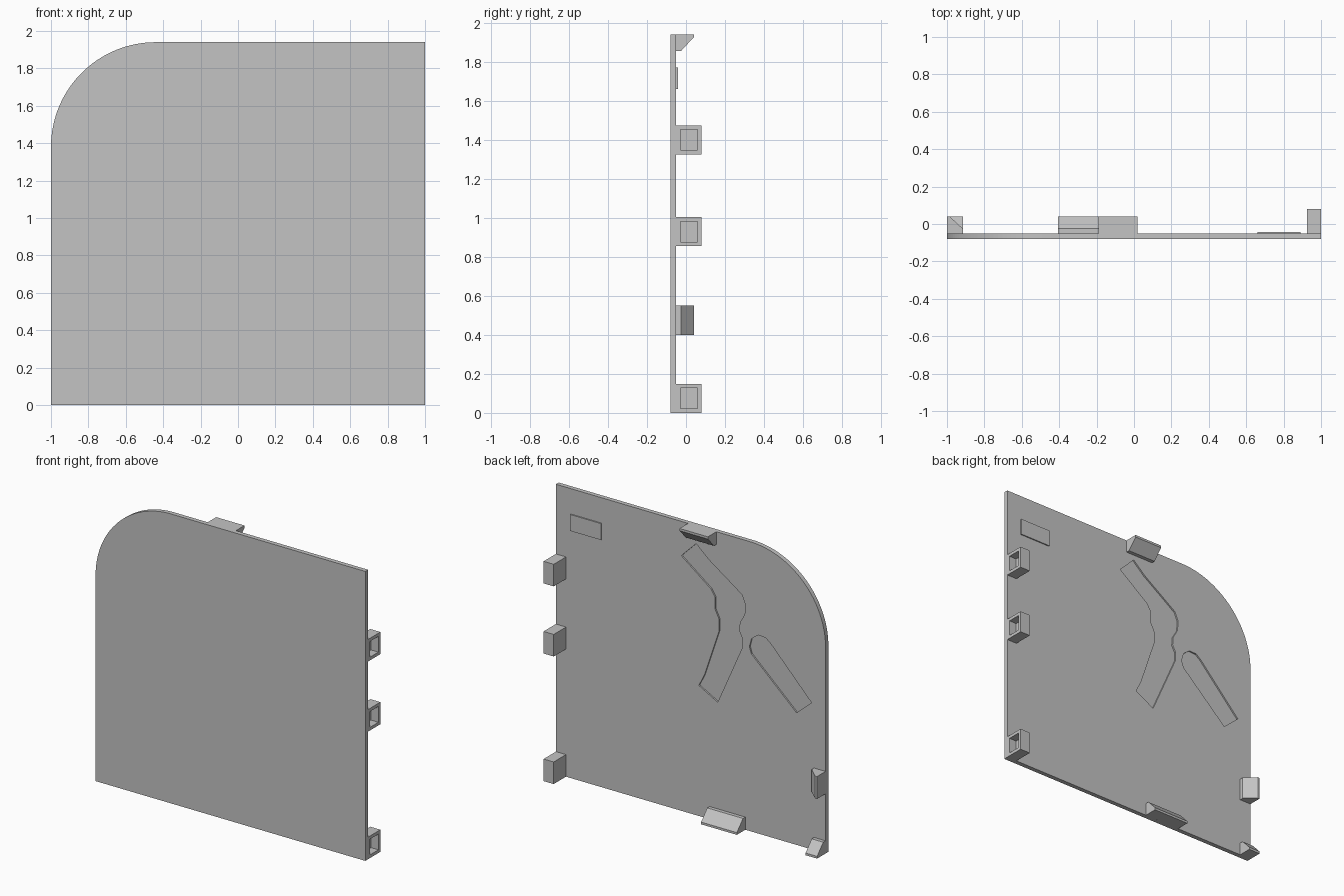
import bpy
import bmesh
from math import pi, sin, cos
from mathutils import Vector

cube = bpy.data.objects.get("Cube")
if cube:
    bpy.data.objects.remove(cube, do_unlink=True)

grey = bpy.data.materials.new("light grey plastic")
grey.use_nodes = True
colour = (0.55, 0.55, 0.55, 1)
grey.diffuse_color = colour
grey.node_tree.nodes["Principled BSDF"].inputs["Base Color"].default_value = colour

FRONT, BACK = -0.08, -0.05   # panel faces along y
TOP = 1.94


def finish(name, bm):
    """Turn a bmesh into a named grey object."""
    bmesh.ops.recalc_face_normals(bm, faces=bm.faces)
    mesh = bpy.data.meshes.new(name)
    bm.to_mesh(mesh)
    bm.free()
    mesh.materials.append(grey)
    obj = bpy.data.objects.new(name, mesh)
    bpy.context.collection.objects.link(obj)
    return obj


def prism(name, points, sweep):
    """Extrude a closed 3D outline along a vector."""
    bm = bmesh.new()
    face = bm.faces.new([bm.verts.new(p) for p in points])
    result = bmesh.ops.extrude_face_region(bm, geom=[face], use_keep_orig=True)
    verts = [v for v in result["geom"] if isinstance(v, bmesh.types.BMVert)]
    bmesh.ops.translate(bm, verts=verts, vec=Vector(sweep))
    return finish(name, bm)


def slab(name, outline, y0, y1):
    """Flat plate from an outline in x and z."""
    return prism(name, [(x, y0, z) for x, z in outline], (0, y1 - y0, 0))


# Panel with one large rounded top corner
R = 0.56
arc = [(-1 + R - R * cos(a), TOP - R + R * sin(a))
       for a in (i * pi / 2 / 32 for i in range(33))]
panel = slab("panel", [(1, 0), (-1, 0)] + arc + [(1, TOP)], FRONT, BACK)

# Shallow recesses in the back of the panel
curved = [(-.04, 1.82), (-.13, 1.74), (-.31, 1.617), (-.38, 1.568),
          (-.405, 1.51), (-.40, 1.44), (-.365, 1.38), (-.36, 1.32),
          (-.385, 1.274), (-.385, 1.22), (-.2, .80), (-.06, .875),
          (-.1, .953), (-.21, 1.28), (-.21, 1.36), (-.18, 1.42),
          (-.18, 1.5), (-.15, 1.546), (.07, 1.71)]
tapered = [(-.45, 1.19), (-.435, 1.235), (-.45, 1.292), (-.5, 1.33),
           (-.555, 1.327), (-.593, 1.297), (-.896, .982), (-.785, .885)]
for name, outline in (("curved_cutter", curved), ("tapered_cutter", tapered)):
    cutter = slab(name, outline, BACK - 0.01, BACK + 0.02)
    cutter.hide_render = True
    mod = panel.modifiers.new(name, 'BOOLEAN')
    mod.operation = 'DIFFERENCE'
    mod.solver = 'EXACT'
    mod.object = cutter
    bpy.context.view_layer.objects.active = panel
    bpy.ops.object.modifier_apply(modifier=name)
    bpy.data.objects.remove(cutter, do_unlink=True)

# Raised label plate on the back
slab("label_plate", [(.66, 1.66), (.89, 1.66), (.89, 1.77), (.66, 1.77)],
     BACK, BACK + 0.008)

# Hinge blocks, each with a blind square pocket on its outer side
for name, z in (("lower", 0), ("middle", .855), ("upper", 1.325)):
    outline = [(.925, z), (1, z), (1, z + .148), (.925, z + .148)]
    block = slab(name + "_hinge_block", outline, BACK, 0.08)
    bm = bmesh.new()
    bm.from_mesh(block.data)
    side = max(bm.faces, key=lambda f: f.calc_center_median().x)
    bmesh.ops.inset_individual(bm, faces=[side], thickness=0.03)
    inner = bmesh.ops.extrude_discrete_faces(bm, faces=[side])["faces"][0]
    bmesh.ops.translate(bm, verts=inner.verts, vec=(-0.055, 0, 0))
    bm.to_mesh(block.data)
    bm.free()

# Wedge clips: profile is (distance in from the panel edge, y)
clip = [(0, BACK), (0, .04), (.015, .04), (.085, -.025), (.085, BACK)]
prism("top_clip", [(-.19, y, TOP - d) for d, y in clip], (.21, 0, 0))
prism("bottom_clip", [(-.405, y, d) for d, y in clip], (.265, 0, 0))
prism("corner_clip", [(-1, y, d) for d, y in clip], (.085, 0, 0))
prism("side_clip", [(-1 + d, y, .4) for d, y in clip], (0, 0, .15))
